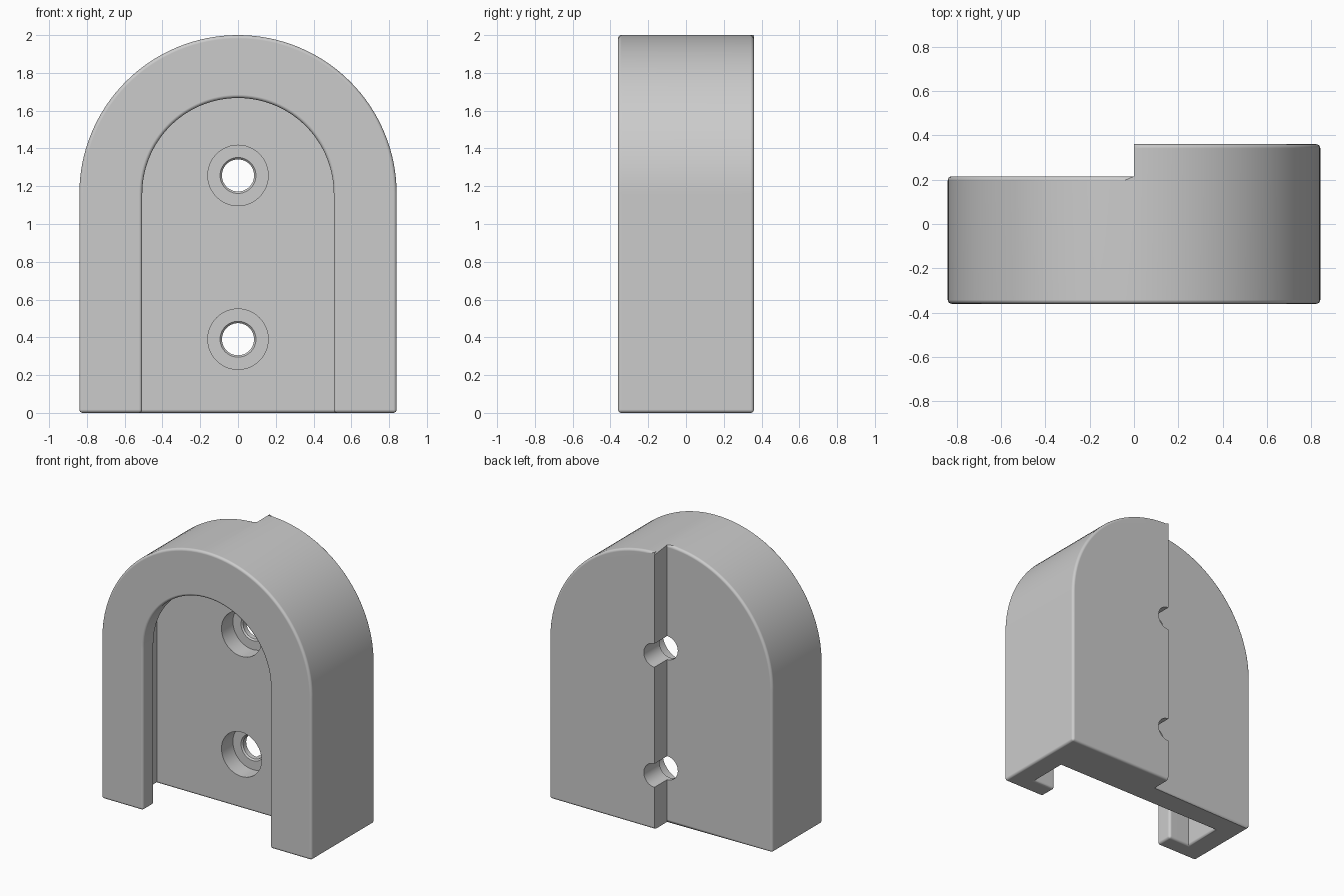
import bpy, bmesh
from math import pi, cos, sin, radians

cube = bpy.data.objects.get("Cube")
if cube:
    bpy.data.objects.remove(cube, do_unlink=True)

SPRING = 1.16          # height where the arch begins
FRONT, BACK, STEP = -0.36, 0.36, 0.215

grey = bpy.data.materials.new("light grey")
grey.use_nodes = True
grey.diffuse_color = (0.6, 0.6, 0.6, 1)
grey.node_tree.nodes["Principled BSDF"].inputs["Base Color"].default_value = (0.6, 0.6, 0.6, 1)


def finish(bm, name):
    bmesh.ops.recalc_face_normals(bm, faces=bm.faces)
    mesh = bpy.data.meshes.new(name)
    bm.to_mesh(mesh)
    bm.free()
    mesh.materials.append(grey)
    ob = bpy.data.objects.new(name, mesh)
    bpy.context.collection.objects.link(ob)
    return ob


def prism(name, outline, y0, y1):
    """Extrude an (x, z) outline from y0 to y1."""
    bm = bmesh.new()
    face = bm.faces.new([bm.verts.new((x, y0, z)) for x, z in outline])
    ext = bmesh.ops.extrude_face_region(bm, geom=[face])["geom"]
    bmesh.ops.translate(bm, vec=(0, y1 - y0, 0),
                        verts=[v for v in ext if isinstance(v, bmesh.types.BMVert)])
    return finish(bm, name)


def arch(r, bottom, n=64):
    arc = [(r * cos(pi * i / n), SPRING + r * sin(pi * i / n)) for i in range(n + 1)]
    return [(-r, bottom), (r, bottom)] + arc


def lathe(name, profile, z, n=48):
    """Revolve a (radius, y) profile about the y direction at height z."""
    bm = bmesh.new()
    rings = [[bm.verts.new((r * cos(2 * pi * i / n), y, z + r * sin(2 * pi * i / n)))
              for i in range(n)] for r, y in profile]
    for a, b in zip(rings, rings[1:]):
        for i in range(n):
            j = (i + 1) % n
            bm.faces.new((a[i], a[j], b[j], b[i]))
    bm.faces.new(rings[0])
    bm.faces.new(rings[-1])
    return finish(bm, name)


def cut(target, cutter):
    cutter.hide_render = True
    mod = target.modifiers.new("cut", "BOOLEAN")
    mod.operation, mod.solver, mod.object = "DIFFERENCE", "EXACT", cutter
    bpy.context.view_layer.objects.active = target
    bpy.ops.object.modifier_apply(modifier=mod.name)
    bpy.data.objects.remove(cutter, do_unlink=True)


# Arched body, with a stepped back and a lipped slot open at the bottom
body = prism("arched_bracket", arch(0.84, 0), FRONT, BACK)
cut(body, prism("step_cutter", [(-1, -1), (0, -1), (0, 3), (-1, 3)], STEP, 1))
cut(body, prism("slot_cutter", arch(0.675, -0.5), -0.23, 0.04))
cut(body, prism("mouth_cutter", arch(0.507, -0.5), -0.6, -0.1))

# Round the outer edges, leaving the step crisp
bm = bmesh.new()
bm.from_mesh(body.data)
bmesh.ops.dissolve_limit(bm, angle_limit=radians(0.2), verts=bm.verts, edges=bm.edges)
edges = [e for e in bm.edges
         if len(e.link_faces) == 2 and e.is_convex and e.calc_face_angle() > radians(40)
         and not all(abs(v.co.x) < 0.001 for v in e.verts)]
bmesh.ops.bevel(bm, geom=edges, offset=0.018, segments=4, profile=0.5,
                affect="EDGES", clamp_overlap=False)
bm.to_mesh(body.data)
bm.free()

# Counterbored screw holes
bore = [(0.16, -0.05), (0.16, 0.17), (0.095, 0.17), (0.085, 0.18), (0.085, 0.6)]
for z in (0.39, 1.257):
    cut(body, lathe("hole_cutter", bore, z))

# Smooth shading with sharp corners kept
bpy.ops.object.select_all(action="DESELECT")
body.select_set(True)
bpy.context.view_layer.objects.active = body
bpy.ops.object.shade_smooth_by_angle(angle=radians(30))
normals = body.modifiers.new("even normals", "WEIGHTED_NORMAL")
normals.keep_sharp = True
